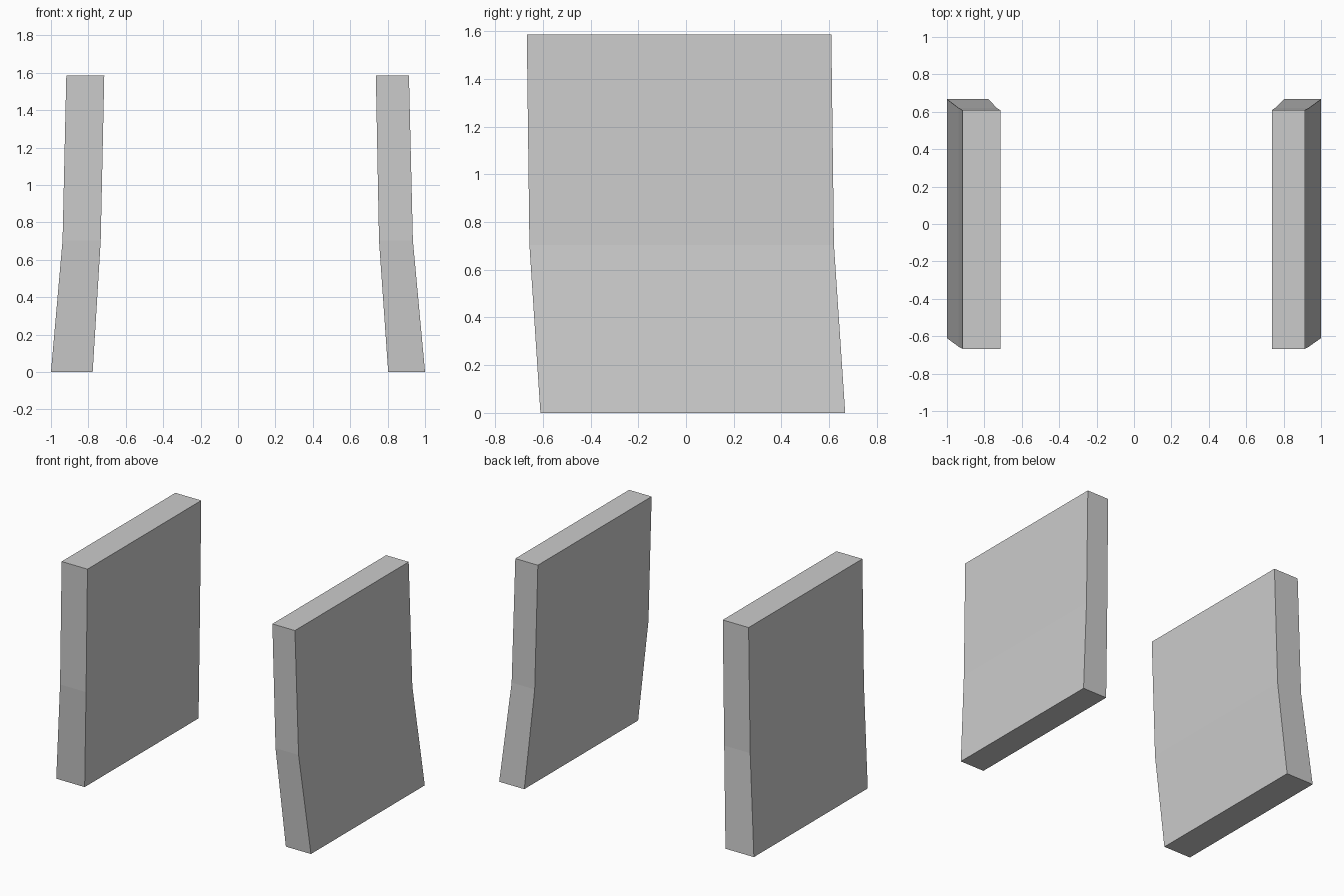
import bpy, bmesh

if "Cube" in bpy.data.objects:
    bpy.data.objects.remove(bpy.data.objects["Cube"])

# shared section levels: height, front y, back y
LEVELS = [(0.0, -0.61, 0.667), (0.703, -0.656, 0.62), (1.585, -0.667, 0.609)]


def bent_panel(name, x_ranges):
    """Loft a rectangular section through the three levels."""
    bm = bmesh.new()
    rings = []
    for (z, y0, y1), (x0, x1) in zip(LEVELS, x_ranges):
        corners = [(x0, y0), (x1, y0), (x1, y1), (x0, y1)]
        rings.append([bm.verts.new((x, y, z)) for x, y in corners])
    for low, high in zip(rings, rings[1:]):
        for i in range(4):
            j = (i + 1) % 4
            bm.faces.new((low[i], low[j], high[j], high[i]))
    bm.faces.new(rings[0][::-1])
    bm.faces.new(rings[-1])
    bmesh.ops.recalc_face_normals(bm, faces=bm.faces)
    mesh = bpy.data.meshes.new(name)
    bm.to_mesh(mesh)
    bm.free()
    bpy.context.collection.objects.link(bpy.data.objects.new(name, mesh))


# two upright slabs, flaring outwards at the foot
bent_panel("left_panel", [(-1.0, -0.777), (-0.938, -0.734), (-0.918, -0.715)])
bent_panel("right_panel", [(0.803, 1.0), (0.754, 0.935), (0.737, 0.914)])
